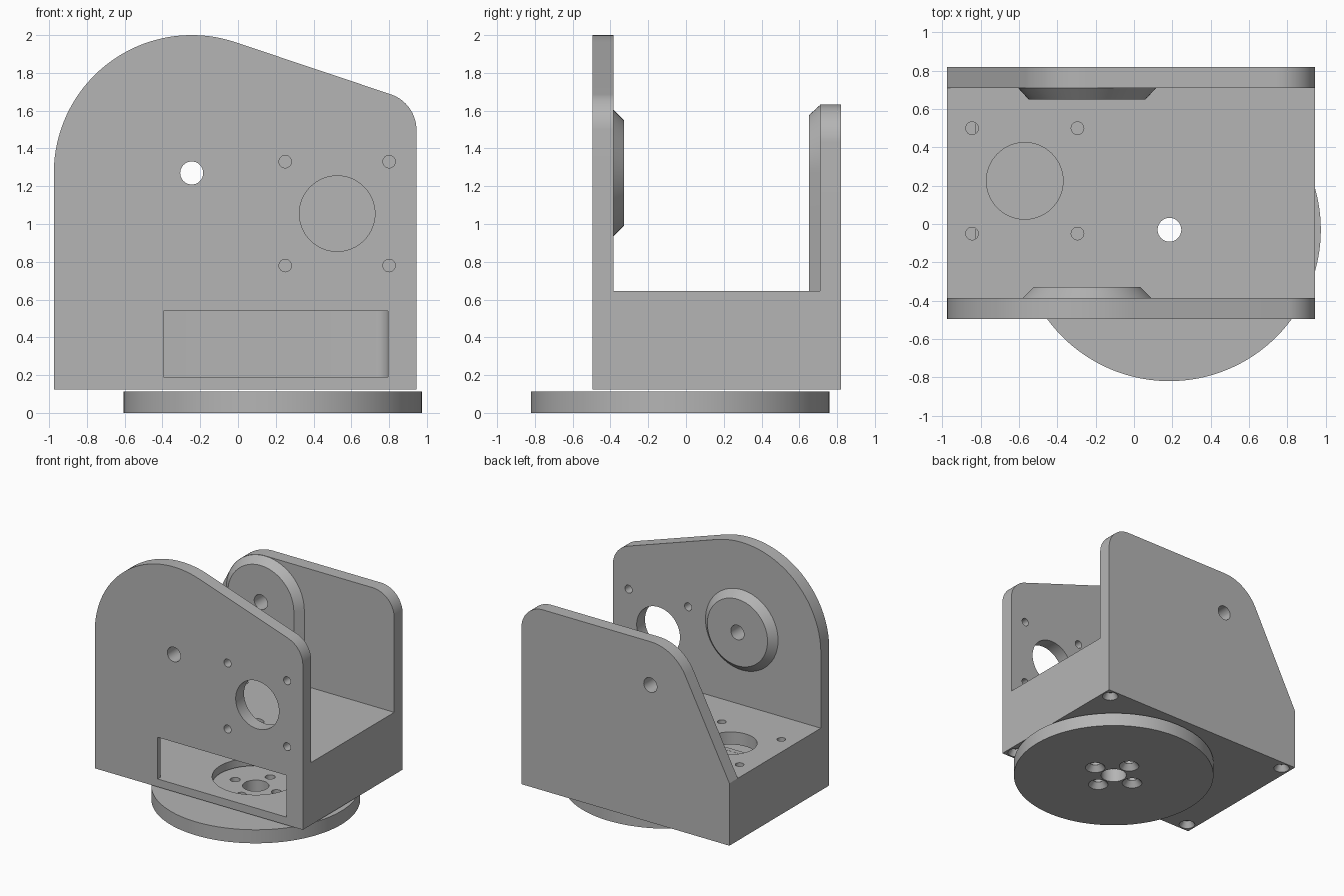
import bpy, bmesh, math

cube = bpy.data.objects.get("Cube")
if cube:
    bpy.data.objects.remove(cube, do_unlink=True)

grey = bpy.data.materials.new("plain grey")
grey.use_nodes = True
grey.diffuse_color = (0.46, 0.46, 0.46, 1)
grey.node_tree.nodes["Principled BSDF"].inputs["Base Color"].default_value = (0.46, 0.46, 0.46, 1)

LEFT, RIGHT, BOTTOM, DECK = -0.975, 0.945, 0.125, 0.645
FRONT, BACK, WALL = -0.495, 0.82, 0.11
PIVOT = (-0.245, 1.27)
HUB = (0.185, -0.03)


def arc(center, r, start, end, n=24):
    """Points along an arc, angles in degrees."""
    return [(center[0] + r * math.cos(math.radians(start + (end - start) * i / n)),
             center[1] + r * math.sin(math.radians(start + (end - start) * i / n)))
            for i in range(n + 1)]


def circle(center, r, n=64):
    return arc(center, r, 0, 360, n)[:-1]


def rectangle(x0, x1, y0, y1):
    return [(x0, y0), (x1, y0), (x1, y1), (x0, y1)]


def loft(name, axis, sections):
    """Solid through (depth, profile) sections along the y or z axis."""
    bm = bmesh.new()
    rings = [[bm.verts.new((u, d, v) if axis == "Y" else (u, v, d)) for u, v in prof]
             for d, prof in sections]
    bm.faces.new(rings[0])
    bm.faces.new(rings[-1])
    for a, b in zip(rings, rings[1:]):
        for i in range(len(a)):
            j = (i + 1) % len(a)
            bm.faces.new((a[i], a[j], b[j], b[i]))
    bmesh.ops.recalc_face_normals(bm, faces=bm.faces)
    mesh = bpy.data.meshes.new(name)
    bm.to_mesh(mesh)
    bm.free()
    mesh.materials.append(grey)
    ob = bpy.data.objects.new(name, mesh)
    bpy.context.collection.objects.link(ob)
    return ob


def prism(name, axis, profile, d0, d1):
    return loft(name, axis, [(d0, profile), (d1, profile)])


def combine(target, tool, operation):
    mod = target.modifiers.new("combine", "BOOLEAN")
    mod.operation, mod.object, mod.solver = operation, tool, "EXACT"
    bpy.context.view_layer.objects.active = target
    bpy.ops.object.modifier_apply(modifier=mod.name)
    bpy.data.objects.remove(tool, do_unlink=True)


def drill(target, axis, center, r, d0, d1, n=64):
    combine(target, prism("drill", axis, circle(center, r, n), d0, d1), "DIFFERENCE")


def countersink(target, center, z, r_out, r_in, depth):
    tool = loft("countersink", "Z", [(z - 0.01, circle(center, r_out, 32)), (z, circle(center, r_out, 32)),
                                     (z + depth, circle(center, r_in, 32))])
    combine(target, tool, "DIFFERENCE")


def finish(ob):
    bpy.ops.object.select_all(action="DESELECT")
    ob.select_set(True)
    bpy.context.view_layer.objects.active = ob
    bpy.ops.object.shade_smooth_by_angle(angle=math.radians(25))


# Base block
bracket = prism("bracket", "Z", rectangle(LEFT, RIGHT, FRONT, BACK), BOTTOM, DECK)

# Tall front wall with a big rounded shoulder
tall = [(LEFT, BOTTOM), (RIGHT, BOTTOM)]
tall += arc((0.745, 1.497), 0.2, 0, 71.5) + arc(PIVOT, 0.73, 71.5, 180, 48)
combine(bracket, prism("front_wall", "Y", tall, FRONT, FRONT + WALL), "UNION")

# Lower back wall that slopes down to the deck
low = [(LEFT, BOTTOM), (RIGHT, BOTTOM)]
low += arc((0.745, 1.432), 0.2, 0, 90) + arc(PIVOT, 0.362, 90, 152.6) + [(LEFT, DECK)]
combine(bracket, prism("back_wall", "Y", low, BACK - WALL, BACK), "UNION")

# Round chamfered boss inside the front wall
inner = FRONT + WALL
combine(bracket, loft("front_boss", "Y", [
    (inner - 0.05, circle(PIVOT, 0.335)), (inner, circle(PIVOT, 0.335)),
    (inner + 0.057, circle(PIVOT, 0.278))]), "UNION")


# Arched boss inside the back wall, running down to the deck
def arch(r):
    return [(PIVOT[0] - r, 0.6), (PIVOT[0] + r, 0.6)] + arc(PIVOT, r, 0, 180, 40)


inner = BACK - WALL
combine(bracket, loft("back_boss", "Y", [
    (inner + 0.05, arch(0.36)), (inner, arch(0.36)), (inner - 0.06, arch(0.305))]), "UNION")

# Hollow interior with rounded corners, and the front window
x0, x1, y0, y1, r = -0.825, 0.795, -0.455, 0.7, 0.07
pocket = (arc((x1 - r, y1 - r), r, 0, 90, 8) + arc((x0 + r, y1 - r), r, 90, 180, 8)
          + arc((x0 + r, y0 + r), r, 180, 270, 8) + arc((x1 - r, y0 + r), r, 270, 360, 8))
combine(bracket, prism("pocket", "Z", pocket, 0.19, 0.54), "DIFFERENCE")
combine(bracket, prism("window", "Y", rectangle(-0.395, 0.794, 0.191, 0.539), -0.6, -0.4), "DIFFERENCE")

# Pivot hole, hub hole and the opening under the hub
drill(bracket, "Y", PIVOT, 0.061, -1, 1, 32)
drill(bracket, "Z", HUB, 0.062, 0.5, 0.7, 32)
drill(bracket, "Z", HUB, 0.33, 0.1, 0.25)

# Motor mounts: a large hole and four screw holes, in the front wall and the deck
drill(bracket, "Y", (0.525, 1.055), 0.2, -0.6, -0.3)
drill(bracket, "Z", (-0.57, 0.225), 0.2, 0.5, 0.7)
for sx in (-0.275, 0.275):
    for s in (-0.275, 0.275):
        drill(bracket, "Y", (0.525 + sx, 1.055 + s), 0.033, -0.6, -0.3, 24)
        drill(bracket, "Z", (-0.57 + sx, 0.225 + s), 0.033, 0.5, 0.7, 24)

# Countersunk screw holes at the bottom corners
for x in (-0.9, 0.87):
    for y in (-0.42, 0.745):
        countersink(bracket, (x, y), BOTTOM, 0.062, 0.032, 0.05)
finish(bracket)

# Turntable disc with a centre hole and four countersunk screws
disc = prism("turntable_disc", "Z", circle(HUB, 0.79, 128), 0, 0.113)
drill(disc, "Z", HUB, 0.1, -0.1, 0.2, 40)
for i in range(4):
    a = i * math.pi / 2
    spot = (HUB[0] + 0.19 * math.cos(a), HUB[1] + 0.19 * math.sin(a))
    countersink(disc, spot, 0, 0.078, 0.04, 0.045)
    drill(disc, "Z", spot, 0.038, -0.1, 0.2, 32)
finish(disc)
